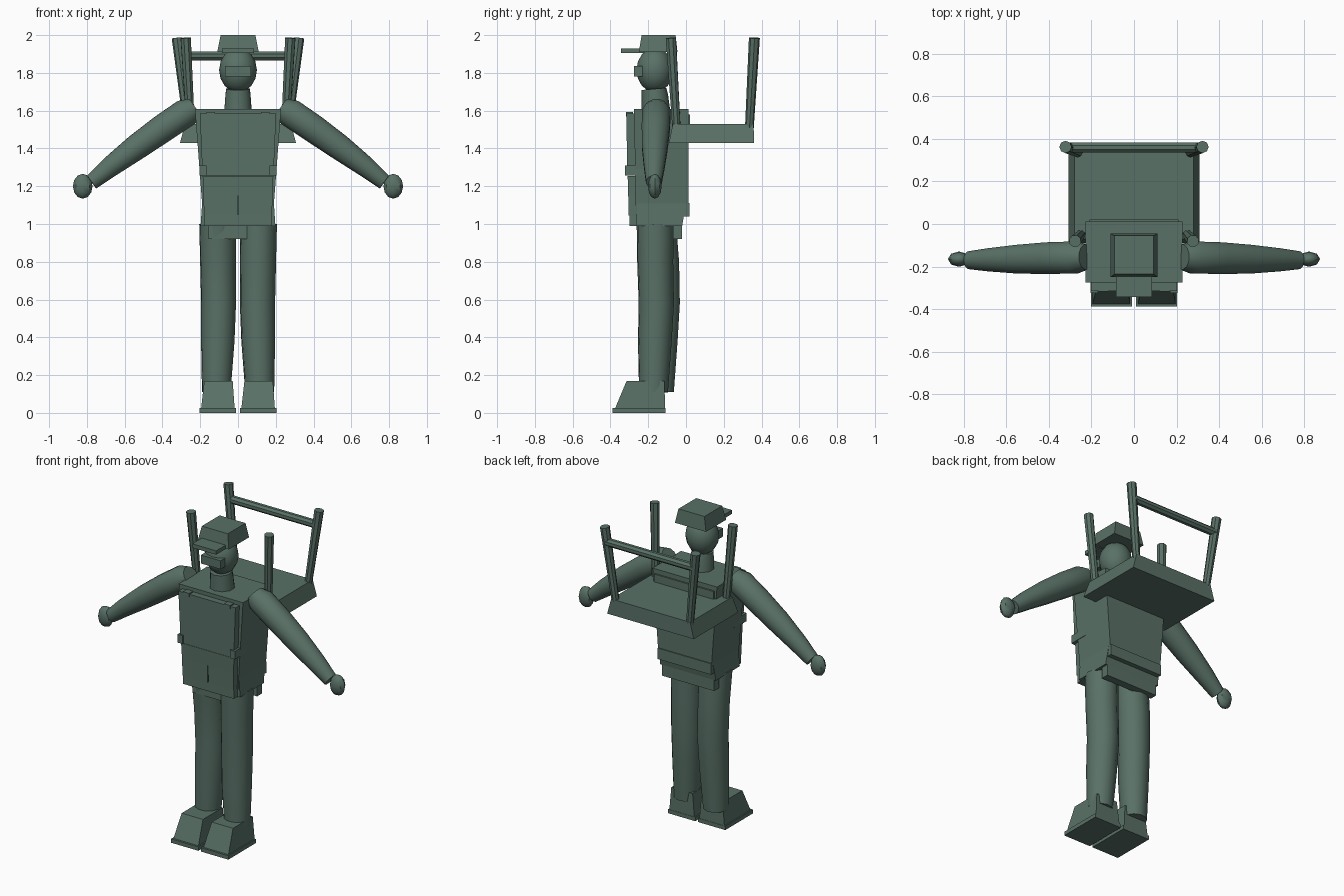
import bpy, bmesh, math
from mathutils import Vector, Matrix

if "Cube" in bpy.data.objects:
    bpy.data.objects.remove(bpy.data.objects["Cube"])

green = bpy.data.materials.new("dark sage green")
green.diffuse_color = (0.10, 0.165, 0.135, 1)
green.use_nodes = True
green.node_tree.nodes["Principled BSDF"].inputs["Base Color"].default_value = green.diffuse_color


def finish(name, bm, smooth=False):
    bmesh.ops.recalc_face_normals(bm, faces=bm.faces)
    me = bpy.data.meshes.new(name)
    bm.to_mesh(me)
    bm.free()
    ob = bpy.data.objects.new(name, me)
    bpy.context.collection.objects.link(ob)
    me.materials.append(green)
    if smooth:
        bpy.ops.object.select_all(action='DESELECT')
        ob.select_set(True)
        bpy.context.view_layer.objects.active = ob
        bpy.ops.object.shade_smooth_by_angle(angle=math.radians(40))
    return ob


def block(name, z0, z1, base, top=None):
    """Box or frustum: base and top are (x0, x1, y0, y1)."""
    bm = bmesh.new()
    rings = []
    for z, (x0, x1, y0, y1) in ((z0, base), (z1, top or base)):
        rings.append([bm.verts.new((x, y, z)) for x, y in
                      ((x0, y0), (x1, y0), (x1, y1), (x0, y1))])
    lo, hi = rings
    bm.faces.new(lo[::-1])
    bm.faces.new(hi)
    for i in range(4):
        j = (i + 1) % 4
        bm.faces.new((lo[i], lo[j], hi[j], hi[i]))
    return finish(name, bm)


def tube(name, stations, sides=12):
    """Limb through stations of (x, y, z, radius)."""
    bm = bmesh.new()
    pts = [Vector(s[:3]) for s in stations]
    rot = (pts[-1] - pts[0]).to_track_quat('Z', 'Y')
    rings = []
    for p, s in zip(pts, stations):
        ring = []
        for i in range(sides):
            a = 2 * math.pi * (i + 0.5) / sides
            ring.append(bm.verts.new(p + rot @ Vector((s[3] * math.cos(a), s[3] * math.sin(a), 0))))
        rings.append(ring)
    for a, b in zip(rings, rings[1:]):
        for i in range(sides):
            j = (i + 1) % sides
            bm.faces.new((a[i], a[j], b[j], b[i]))
    bm.faces.new(rings[0][::-1])
    bm.faces.new(rings[-1])
    return finish(name, bm, True)


def ball(name, centre, radii, u=10, v=7):
    bm = bmesh.new()
    bmesh.ops.create_uvsphere(bm, u_segments=u, v_segments=v, radius=1,
                              matrix=Matrix.Translation(centre) @ Matrix.Diagonal((*radii, 1)))
    return finish(name, bm, True)


# torso and tunic
block("torso", 1.04, 1.61, (-0.185, 0.185, -0.265, 0.012), (-0.228, 0.228, -0.275, 0.012))
block("back_yoke", 1.50, 1.58, (-0.21, 0.21, 0.0, 0.022))
block("hip_skirt", 0.99, 1.11, (-0.198, 0.198, -0.262, -0.02), (-0.19, 0.19, -0.26, 0.0))
block("back_hem", 1.04, 1.11, (-0.19, 0.19, -0.03, 0.018))
block("front_flap", 0.92, 1.0, (-0.155, 0.155, -0.24, -0.19))
block("back_flap", 0.92, 1.0, (-0.185, 0.185, -0.07, -0.02))
block("front_hem", 0.99, 1.05, (-0.18, 0.18, -0.298, -0.25))

# chest apron with a split lower half
block("chest_plate", 1.258, 1.585, (-0.188, 0.188, -0.312, -0.26), (-0.202, 0.202, -0.315, -0.27))
block("apron_band", 1.16, 1.255, (-0.183, 0.183, -0.306, -0.26), (-0.187, 0.187, -0.309, -0.26))
for s, side in ((-1, "left"), (1, "right")):
    block(f"{side}_apron_half", 1.045, 1.16,
          (min(s * 0.004, s * 0.18), max(s * 0.004, s * 0.18), -0.304, -0.25),
          (min(s * 0.001, s * 0.183), max(s * 0.001, s * 0.183), -0.306, -0.26))
    block(f"{side}_chest_tab", 1.57, 1.592, (s * 0.145 - 0.022, s * 0.145 + 0.022, -0.318, -0.28))
    block(f"{side}_belt_pouch", 1.258, 1.31,
          (s * 0.186 - 0.018, s * 0.186 + 0.018, -0.323, -0.2))

# head, cap and face
tube("neck", [(0, -0.16, 1.6, 0.076), (0, -0.165, 1.68, 0.07), (0, -0.17, 1.715, 0.066)], 10)
ball("head", (0, -0.165, 1.815), (0.1, 0.097, 0.118), 12, 8)
block("cap", 1.91, 2.0, (-0.11, 0.11, -0.25, -0.045), (-0.092, 0.092, -0.235, -0.055))
block("cap_brim", 1.905, 1.93, (-0.085, 0.085, -0.343, -0.22))
block("goggles", 1.782, 1.836, (-0.07, 0.07, -0.275, -0.23))

for s, side in ((-1, "left"), (1, "right")):
    # arms and hands
    tube(f"{side}_arm", [(s * 0.225, -0.155, 1.615, 0.06), (s * 0.275, -0.157, 1.59, 0.078),
                         (s * 0.40, -0.16, 1.505, 0.077), (s * 0.54, -0.165, 1.405, 0.07),
                         (s * 0.68, -0.168, 1.30, 0.056), (s * 0.775, -0.17, 1.222, 0.043)])
    ball(f"{side}_hand", (s * 0.822, -0.165, 1.2), (0.052, 0.036, 0.066), 8, 6)

    # legs, one set slightly further back
    back = 0.032 if s < 0 else 0.0
    tube(f"{side}_leg", [(s * 0.108, -0.163 + back * 0.4, 1.0, 0.099),
                         (s * 0.106, -0.163 + back, 0.8, 0.096),
                         (s * 0.103, -0.157 + back, 0.58, 0.094),
                         (s * 0.107, -0.165 + back, 0.38, 0.09),
                         (s * 0.115, -0.172 + back, 0.11, 0.077)])

    # boots
    xs = sorted((s * 0.01, s * 0.203))
    block(f"{side}_sole", 0.0, 0.025, (*xs, -0.388, -0.108))
    block(f"{side}_boot", 0.025, 0.168, (xs[0] + 0.008, xs[1] - 0.008, -0.375, -0.11),
          (xs[0] + 0.024, xs[1] - 0.018, -0.315, -0.115))

    # upturned stool legs
    tube(f"{side}_stool_front_leg", [(s * 0.25, -0.05, 1.50, 0.023), (s * 0.277, -0.08, 1.985, 0.029)], 8)
    tube(f"{side}_stool_rear_leg", [(s * 0.262, 0.335, 1.50, 0.023), (s * 0.322, 0.362, 1.985, 0.029)], 8)

# stool seat and cross bar
block("stool_seat", 1.43, 1.53, (-0.307, 0.307, -0.09, 0.36), (-0.28, 0.28, -0.07, 0.358))
tube("stool_cross_bar", [(-0.31, 0.36, 1.89, 0.025), (0.31, 0.36, 1.89, 0.025)], 8)
